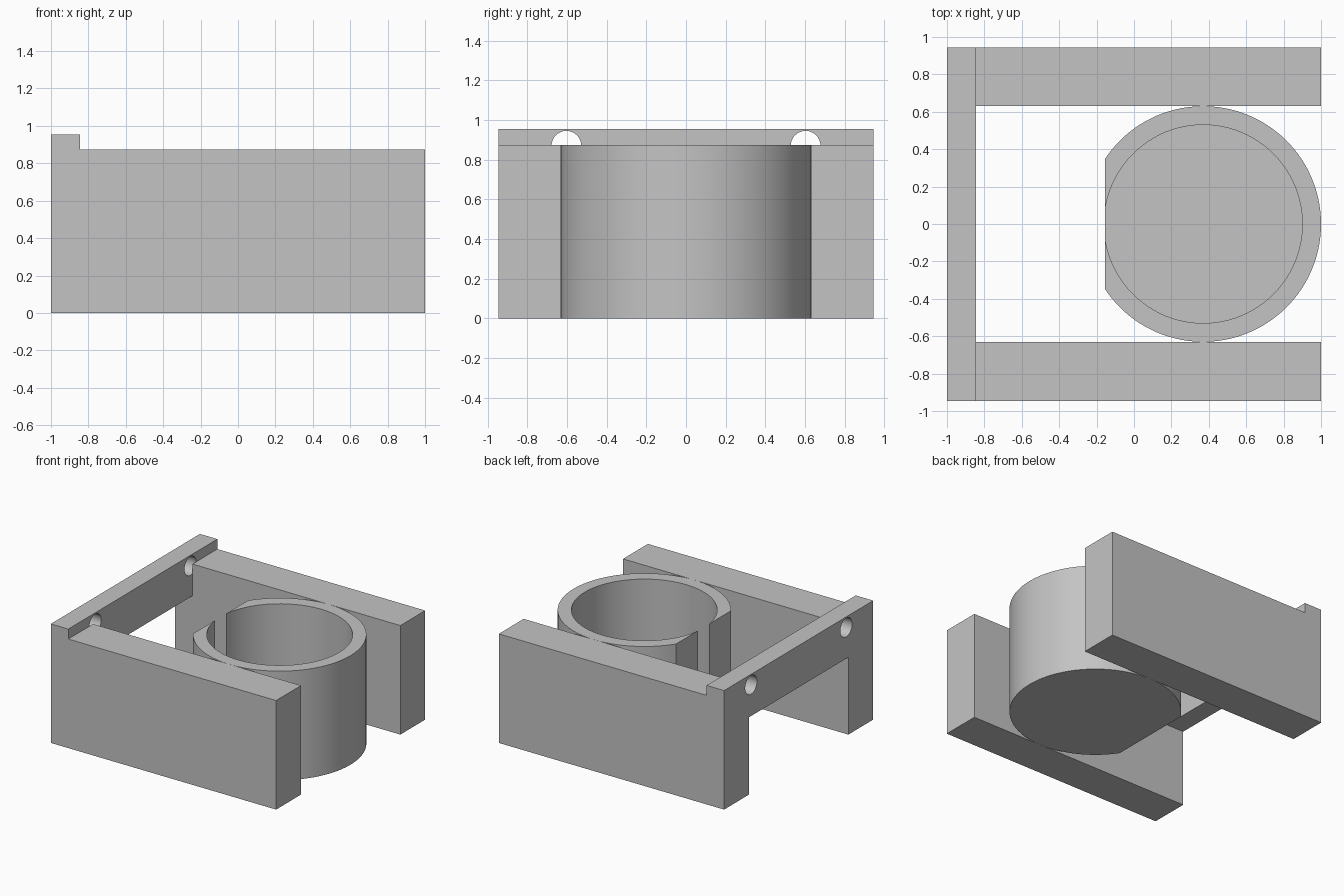
import bpy, bmesh
from math import acos, cos, sin, pi, radians
from mathutils import Matrix, Vector

cube = bpy.data.objects.get("Cube")
if cube:
    bpy.data.objects.remove(cube, do_unlink=True)

GREY = (0.55, 0.55, 0.55, 1)
mat = bpy.data.materials.new("plain grey")
mat.use_nodes = True
mat.diffuse_color = GREY
mat.node_tree.nodes["Principled BSDF"].inputs["Base Color"].default_value = GREY

# Main dimensions
BACK, BAR_X = -1.0, -0.845
INNER, OUTER = 0.63, 0.945
RIM, BAR_TOP, BAR_LOW = 0.875, 0.955, 0.62
CUP_X, BORE, FLAT_X, FLOOR = 0.37, 0.53, -0.155, 0.1


def prism(name, outline, start, end, along_x=False):
    """Extrude an outline along z, or a (y, z) outline along x."""
    bm = bmesh.new()
    point = (lambda a, b: (start, a, b)) if along_x else (lambda a, b: (a, b, start))
    face = bm.faces.new([bm.verts.new(point(a, b)) for a, b in outline])
    moved = bmesh.ops.extrude_face_region(bm, geom=[face])["geom"]
    step = Vector((end - start, 0, 0)) if along_x else Vector((0, 0, end - start))
    bmesh.ops.translate(bm, vec=step,
                        verts=[v for v in moved if isinstance(v, bmesh.types.BMVert)])
    bmesh.ops.recalc_face_normals(bm, faces=bm.faces)
    mesh = bpy.data.meshes.new(name)
    bm.to_mesh(mesh)
    bm.free()
    mesh.materials.append(mat)
    obj = bpy.data.objects.new(name, mesh)
    bpy.context.collection.objects.link(obj)
    return obj


def rect(a0, a1, b0, b1):
    return [(a0, b0), (a1, b0), (a1, b1), (a0, b1)]


def arc(cx, cy, r, first, last, n):
    angles = [first + (last - first) * i / n for i in range(n + 1)]
    return [(cx + r * cos(t), cy + r * sin(t)) for t in angles]


def circle(cx, cy, r, n):
    return arc(cx, cy, r, 0, 2 * pi, n)[:-1]


def combine(obj, other, operation):
    """Apply a boolean and remove the helper solid."""
    other.hide_render = True
    mod = obj.modifiers.new("cut", "BOOLEAN")
    mod.operation, mod.solver, mod.object = operation, "EXACT", other
    bpy.context.view_layer.objects.active = obj
    bpy.ops.object.modifier_apply(modifier=mod.name)
    bpy.data.objects.remove(other, do_unlink=True)


def smooth(obj):
    bpy.ops.object.select_all(action="DESELECT")
    obj.select_set(True)
    bpy.context.view_layer.objects.active = obj
    bpy.ops.object.shade_smooth_by_angle(angle=radians(30))


# Frame: arched end with two cord holes, joined to the side walls
portal = [(-OUTER, 0), (-INNER, 0), (-INNER, BAR_LOW), (INNER, BAR_LOW),
          (INNER, 0), (OUTER, 0), (OUTER, BAR_TOP), (-OUTER, BAR_TOP)]
frame = prism("frame", portal, BACK, BAR_X, along_x=True)
for side in (-1, 1):
    hole = prism("hole_cutter", circle(side * 0.603, 0.87, 0.075, 32),
                 BACK - 0.1, BAR_X + 0.1, along_x=True)
    combine(frame, hole, "DIFFERENCE")
for side in (-1, 1):
    ys = sorted((side * INNER, side * OUTER))
    wall = prism("side_wall", rect(BAR_X, 1, *ys), 0, RIM)
    combine(frame, wall, "UNION")
smooth(frame)

# Cup: round body with a flat side, bored until the bore breaks through the flat
half = acos((FLAT_X - CUP_X) / INNER)
cup = prism("cup", arc(CUP_X, 0, INNER, -half, half, 96), 0, RIM)
combine(cup, prism("bore_cutter", circle(CUP_X, 0, BORE, 96), FLOOR, RIM + 0.1),
        "DIFFERENCE")
smooth(cup)
